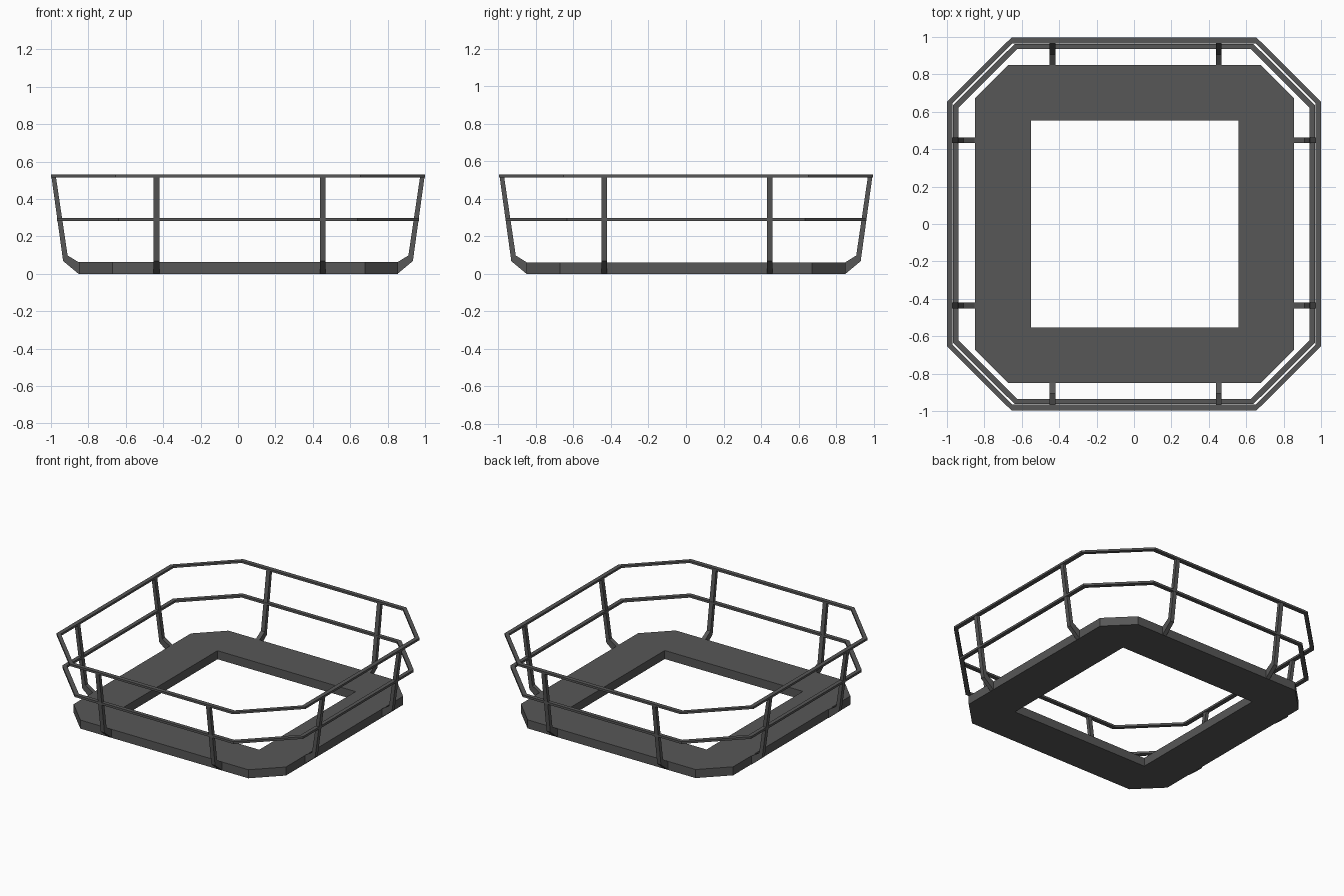
import bpy, bmesh

if "Cube" in bpy.data.objects:
    bpy.data.objects.remove(bpy.data.objects["Cube"])

YS = 0.996  # plan is very slightly shorter in y

mat = bpy.data.materials.new("dark grey metal")
mat.diffuse_color = (0.095, 0.095, 0.095, 1)
mat.use_nodes = True
mat.node_tree.nodes["Principled BSDF"].inputs["Base Color"].default_value = mat.diffuse_color


def finish(bm, name):
    bmesh.ops.remove_doubles(bm, verts=bm.verts, dist=1e-4)
    bmesh.ops.recalc_face_normals(bm, faces=bm.faces)
    me = bpy.data.meshes.new(name)
    bm.to_mesh(me)
    bm.free()
    me.materials.append(mat)
    ob = bpy.data.objects.new(name, me)
    bpy.context.collection.objects.link(ob)
    return ob


def octagon(h, c):
    """Square of half size h with corners cut at c."""
    return [(c, -h), (h, -c), (h, c), (c, h), (-c, h), (-h, c), (-h, -c), (-c, -h)]


def ring(name, outer, inner, z0, z1, dx=0.0):
    bm = bmesh.new()
    loops = [[bm.verts.new((x + dx, y * YS, z)) for x, y in octagon(*o)]
             for o, z in ((outer, z0), (outer, z1), (inner, z1), (inner, z0))]
    for k in range(4):
        a, b = loops[k], loops[(k + 1) % 4]
        for i in range(8):
            j = (i + 1) % 8
            bm.faces.new((a[i], a[j], b[j], b[i]))
    return finish(bm, name)


# Floor frame: cut-corner outside, square opening
ring("floor_frame", (0.853, 0.675), (0.555, 0.555), 0.0, 0.062, 0.003)

# Two handrails
ring("top_rail", (1.0, 0.656), (0.970, 0.649), 0.515, 0.53)
ring("middle_rail", (0.967, 0.638), (0.939, 0.624), 0.282, 0.298)

# Bent posts: profile of (distance outwards, height)
PROFILE = [(0.845, 0.0), (0.853, 0.0), (0.935, 0.068), (0.998, 0.522),
           (0.974, 0.522), (0.911, 0.098), (0.853, 0.062), (0.845, 0.062)]


def post(name, place):
    bm = bmesh.new()
    a, b = [[bm.verts.new(place(d, s, z)) for d, z in PROFILE] for s in (-0.015, 0.015)]
    n = len(PROFILE)
    bm.faces.new(a)
    bm.faces.new(b[::-1])
    for i in range(n):
        j = (i + 1) % n
        bm.faces.new((a[i], a[j], b[j], b[i]))
    return finish(bm, name)


for sign, side in ((-1, "front"), (1, "back")):
    for n, x in enumerate((-0.436, 0.453)):
        post(f"{side}_post_{n + 1}", lambda d, s, z: (x + s, sign * d * YS, z))
for sign, side in ((-1, "left"), (1, "right")):
    for n, y in enumerate((-0.436, 0.447)):
        post(f"{side}_post_{n + 1}", lambda d, s, z: (sign * d, y + s, z))
